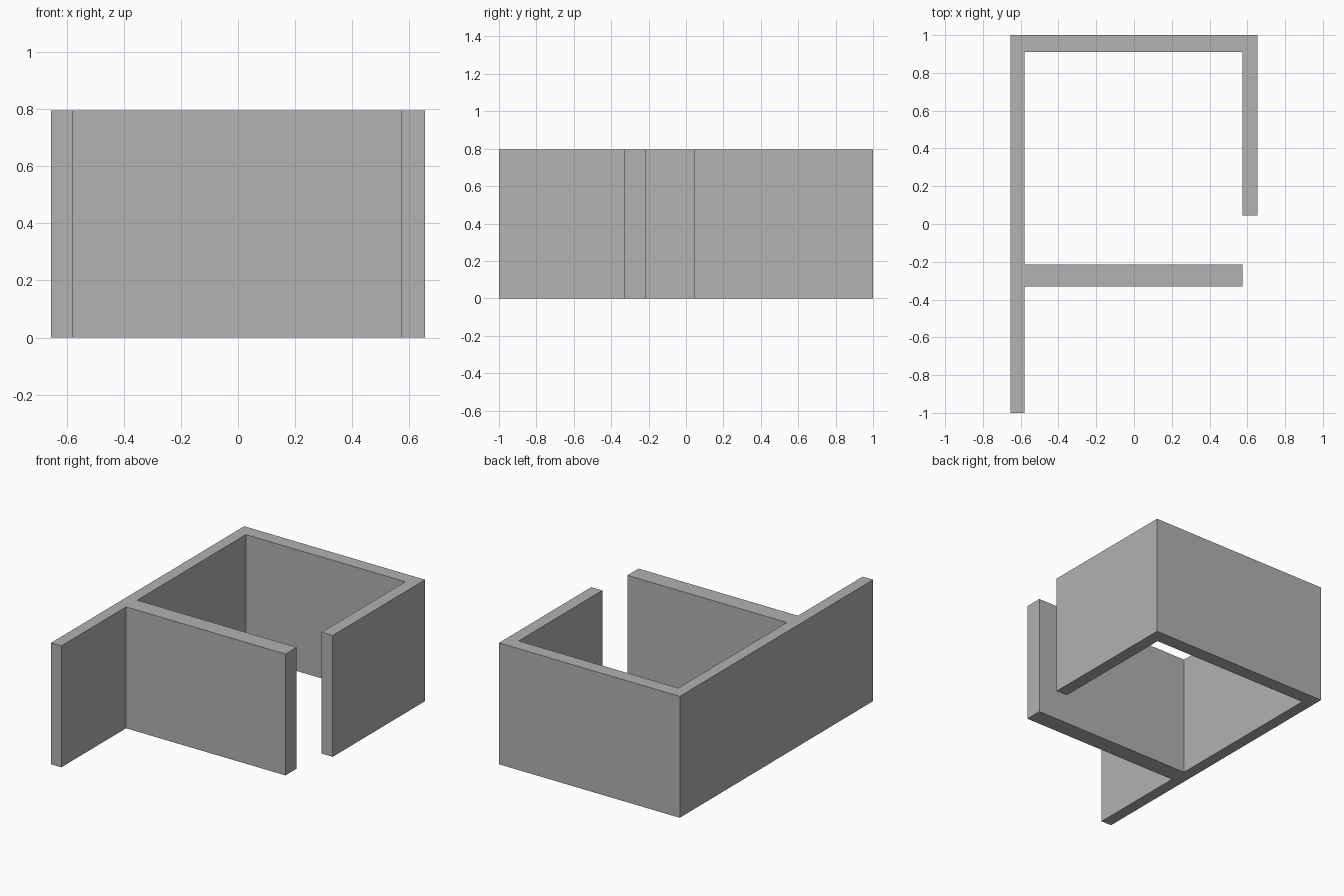
import bpy
import bmesh

cube = bpy.data.objects.get("Cube")
if cube:
    bpy.data.objects.remove(cube, do_unlink=True)

HEIGHT = 0.795
OUTER_X, INNER_X = 0.655, 0.58        # side wall faces
BACK, BACK_INNER = 1.0, 0.91          # back wall faces
CROSS_FRONT, CROSS_BACK = -0.33, -0.215
SHORT_END = 0.045                     # front end of the left wall

# Plaster colour
plaster = bpy.data.materials.new("plaster_grey")
plaster.use_nodes = True
grey = (0.445, 0.445, 0.445, 1)
plaster.diffuse_color = grey
plaster.node_tree.nodes["Principled BSDF"].inputs["Base Color"].default_value = grey

# Floor plan outline, counter-clockwise from the front of the long right wall
plan = [
    (-OUTER_X, -BACK), (-INNER_X, -BACK),
    (-INNER_X, CROSS_FRONT), (INNER_X - 0.005, CROSS_FRONT),
    (INNER_X - 0.005, CROSS_BACK), (-INNER_X, CROSS_BACK),
    (-INNER_X, BACK_INNER), (INNER_X - 0.005, BACK_INNER),
    (INNER_X - 0.005, SHORT_END), (OUTER_X, SHORT_END),
    (OUTER_X, BACK), (-OUTER_X, BACK),
]

# Raise the plan into one joined set of walls
bm = bmesh.new()
floor = bm.faces.new([bm.verts.new((x, y, 0)) for x, y in plan])
raised = bmesh.ops.extrude_face_region(bm, geom=[floor], use_keep_orig=True)
top = [v for v in raised["geom"] if isinstance(v, bmesh.types.BMVert)]
bmesh.ops.translate(bm, verts=top, vec=(0, 0, HEIGHT))
bmesh.ops.recalc_face_normals(bm, faces=bm.faces)

mesh = bpy.data.meshes.new("room_walls")
bm.to_mesh(mesh)
bm.free()
mesh.materials.append(plaster)
walls = bpy.data.objects.new("room_walls", mesh)
bpy.context.collection.objects.link(walls)
